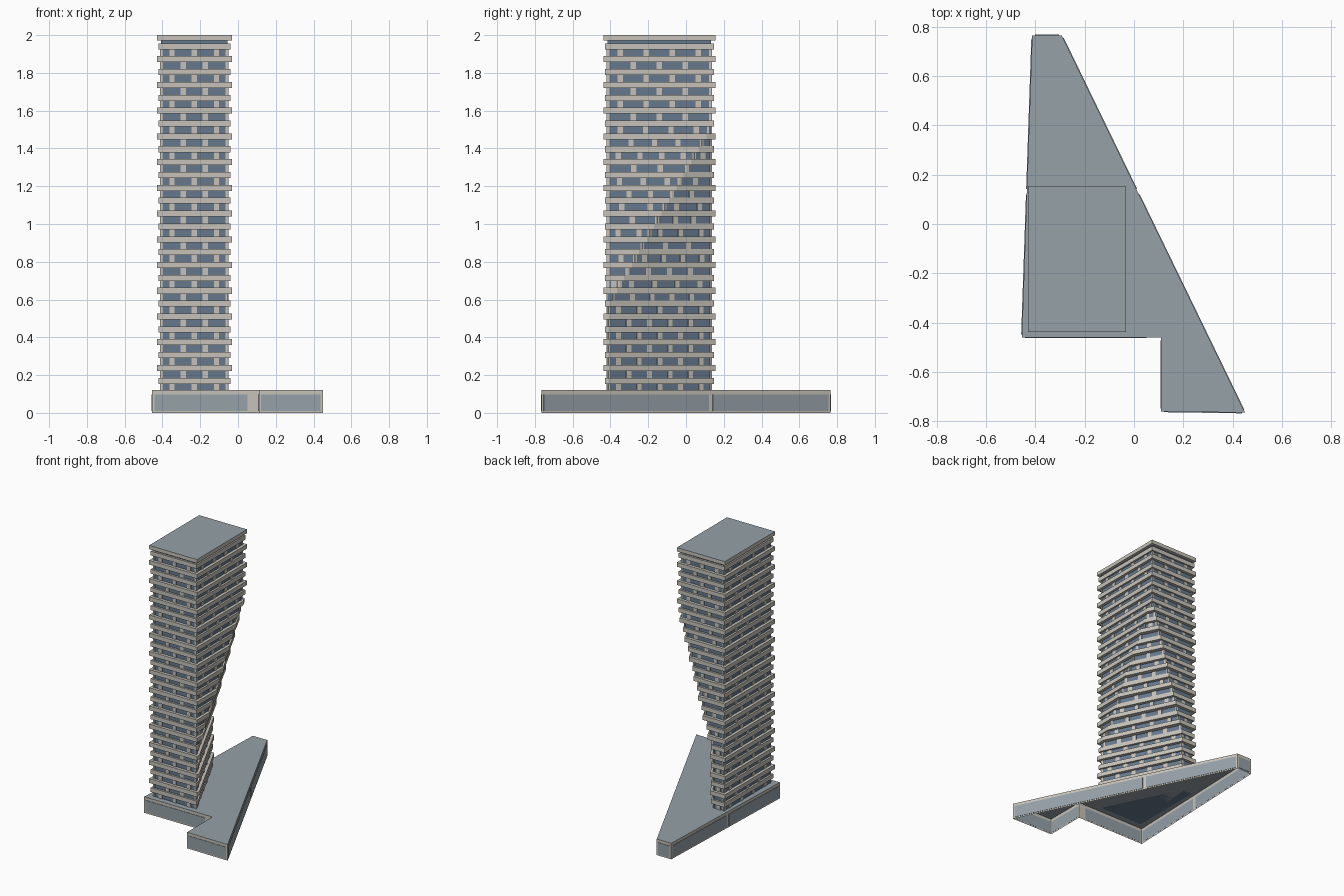
import bpy, bmesh, math
from mathutils import Vector

cube = bpy.data.objects.get("Cube")
if cube:
    bpy.data.objects.remove(cube, do_unlink=True)


def material(name, rgb):
    m = bpy.data.materials.new(name)
    m.use_nodes = True
    m.diffuse_color = (*rgb, 1)
    m.node_tree.nodes["Principled BSDF"].inputs["Base Color"].default_value = (*rgb, 1)
    return m


beige = material("beige concrete", (0.57, 0.545, 0.49))
grey = material("blue grey roof", (0.30, 0.355, 0.39))
blue = material("window blue", (0.13, 0.19, 0.27))


def finish(name, bm, *mats):
    mesh = bpy.data.meshes.new(name)
    bm.normal_update()
    bm.to_mesh(mesh)
    bm.free()
    for m in mats:
        mesh.materials.append(m)
    ob = bpy.data.objects.new(name, mesh)
    bpy.context.collection.objects.link(ob)
    return ob


def prism(bm, outline, z0, z1, top_index=0, bottom=True):
    """Upright prism over a counter-clockwise outline."""
    low = [bm.verts.new((p[0], p[1], z0)) for p in outline]
    high = [bm.verts.new((p[0], p[1], z1)) for p in outline]
    n = len(outline)
    for i in range(n):
        j = (i + 1) % n
        bm.faces.new((low[i], low[j], high[j], high[i]))
    bm.faces.new(high).material_index = top_index
    if bottom:
        bm.faces.new(low[::-1])


def wall_plate(bm, p, q, start, end, z0, z1, proud):
    """Thin plate on the outside of wall p-q, between two distances along it."""
    p, q = Vector(p), Vector(q)
    d = (q - p).normalized()
    out = Vector((d.y, -d.x)) * proud
    a, b = p + d * start, p + d * end
    prism(bm, [a + out, b + out, b - out * 0.2, a - out * 0.2], z0, z1)


# Tower plan: a rectangle whose back corner is sliced off lower down
LEFT, RIGHT, FRONT, BACK = -0.43, -0.033, -0.438, 0.155
SLANT = 0.485


def tower_plan(z, inset):
    l, r, f, b = LEFT + inset, RIGHT - inset, FRONT + inset, BACK - inset
    cut_y = max(FRONT + 0.03, FRONT + 0.578 * (z - 0.52))
    cut_x = RIGHT - inset * math.hypot(1, SLANT)
    y_right = cut_y + (cut_x - r) / SLANT
    if y_right >= b - 0.005:
        return [(l, f), (r, f), (r, b), (l, b)]
    x_back = cut_x - SLANT * (b - cut_y)
    return [(l, f), (r, f), (r, y_right), (x_back, b), (l, b)]


BASE, STEP, FLOORS, HALF = 0.12, 0.0681, 27, 0.016
slabs, core, panels = bmesh.new(), bmesh.new(), bmesh.new()
for i in range(FLOORS):
    z = 0.17 + STEP * i
    prism(slabs, tower_plan(z, 0 if i % 2 else 0.008), z - HALF, z + HALF)

    # Recessed window storey under each slab
    z0, z1 = max(BASE, z - STEP + HALF), z - HALF
    plan = tower_plan(z - STEP / 2, 0.022)
    prism(core, plan, z0 - 0.005 * (i > 0), z1 + 0.005)

    # Solid panels, staggered from storey to storey, and corner posts
    for k, p in enumerate(plan):
        q = plan[(k + 1) % len(plan)]
        length = math.dist(p, q)
        if length < 0.05:
            continue
        bays = max(1, round(length / 0.125))
        if i % 2:
            spots = [j / bays for j in range(1, bays)]
        else:
            spots = [(j + 0.5) / bays for j in range(bays)]
        for t in spots:
            c = t * length
            wall_plate(panels, p, q, c - 0.014, c + 0.014, z0, z1, 0.004)
        for c in (0, length - 0.01):
            wall_plate(panels, p, q, c, c + 0.01, z0, z1, 0.004)

# Short recessed neck below the roof cap
prism(core, tower_plan(2, 0.022), 1.95, 1.975)
finish("floor_slabs", slabs, beige)
finish("window_core", core, blue)
finish("wall_panels", panels, beige)

cap = bmesh.new()
prism(cap, tower_plan(2, 0), 1.972, 2.0, top_index=1)
finish("tower_roof", cap, beige, grey)

# Podium: hollow shell, open underneath
outline = [(-0.455, -0.46), (0.11, -0.46), (0.11, -0.76),
           (0.45, -0.765), (-0.293, 0.765), (-0.413, 0.765)]
podium = bmesh.new()
prism(podium, outline, 0, BASE, top_index=1, bottom=False)
finish("podium", podium, beige, grey)

# Podium glazing: long walls are split by a pier, the inner front stops short
glazing = bmesh.new()
for k, p in enumerate(outline):
    q = outline[(k + 1) % len(outline)]
    length = math.dist(p, q)
    end = length - (0.06 if k == 0 else 0.012)
    spans = [(0.012, end)]
    if length > 1:
        pier = length * abs((0.13 - p[1]) / (q[1] - p[1]))
        spans = [(0.012, pier - 0.012), (pier + 0.012, end)]
    for a, b in spans:
        wall_plate(glazing, p, q, a, b, 0.01, 0.098, 0.003)
finish("podium_glazing", glazing, grey)
